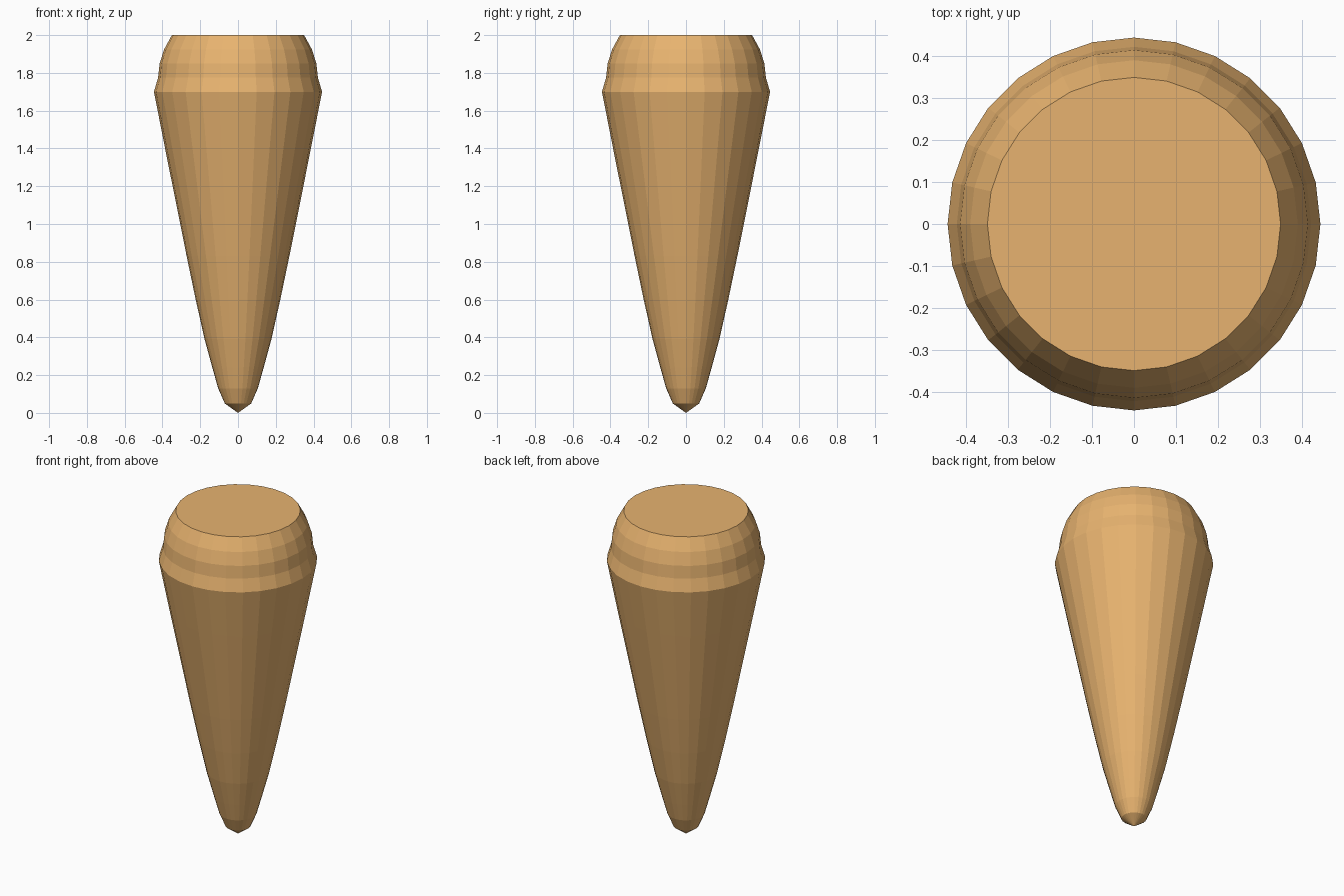
import bpy, bmesh, math

if "Cube" in bpy.data.objects:
    bpy.data.objects.remove(bpy.data.objects["Cube"])

SIDES = 28
# (radius, height) from just above the tip to the flat top
PROFILE = [(0.07, 0.05), (0.105, 0.13), (0.136, 0.24), (0.177, 0.39), (0.224, 0.60),
           (0.272, 0.83), (0.326, 1.10), (0.386, 1.40), (0.445, 1.70),
           (0.423, 1.775), (0.415, 1.85), (0.391, 1.925), (0.35, 2.0)]

bm = bmesh.new()
rings = []
for r, z in PROFILE:
    rings.append([bm.verts.new((r * math.cos(2 * math.pi * i / SIDES),
                                r * math.sin(2 * math.pi * i / SIDES), z))
                  for i in range(SIDES)])

# side walls
for a, b in zip(rings, rings[1:]):
    for i in range(SIDES):
        j = (i + 1) % SIDES
        bm.faces.new((a[i], a[j], b[j], b[i]))

# pointed tip and flat top
tip = bm.verts.new((0, 0, 0))
for i in range(SIDES):
    bm.faces.new((tip, rings[0][(i + 1) % SIDES], rings[0][i]))
bm.faces.new(rings[-1])
bmesh.ops.recalc_face_normals(bm, faces=bm.faces)

mesh = bpy.data.meshes.new("tapered_body")
bm.to_mesh(mesh)
bm.free()
body = bpy.data.objects.new("tapered_body", mesh)
bpy.context.collection.objects.link(body)

# warm tan colour
mat = bpy.data.materials.new("tan")
mat.diffuse_color = (0.80, 0.45, 0.16, 1)
mat.use_nodes = True
mat.node_tree.nodes["Principled BSDF"].inputs["Base Color"].default_value = mat.diffuse_color
mesh.materials.append(mat)
